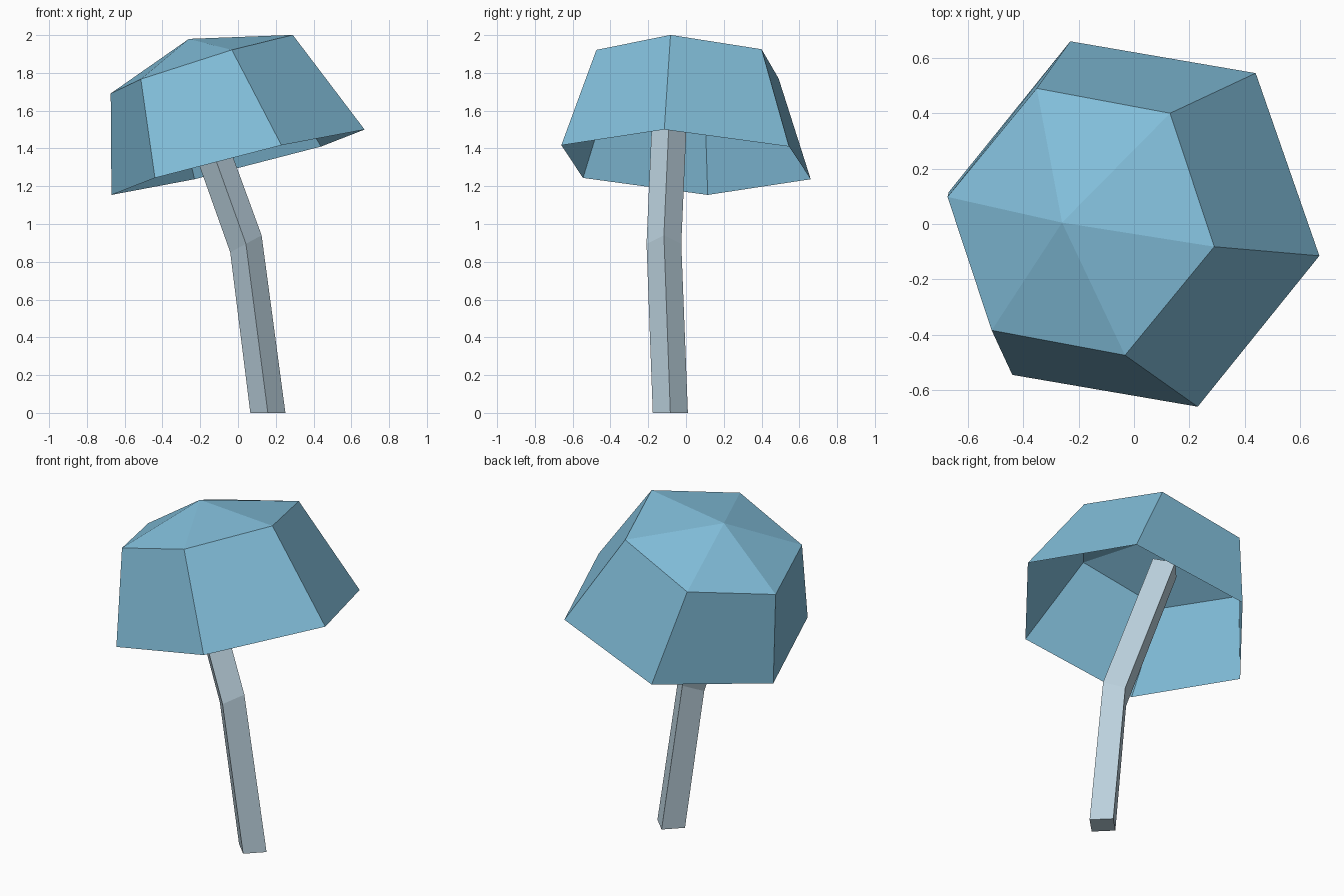
import bpy, bmesh, math
from mathutils import Vector

if "Cube" in bpy.data.objects:
    bpy.data.objects.remove(bpy.data.objects["Cube"])


def material(name, rgb):
    m = bpy.data.materials.new(name)
    m.diffuse_color = (*rgb, 1)
    m.use_nodes = True
    m.node_tree.nodes["Principled BSDF"].inputs["Base Color"].default_value = m.diffuse_color
    return m


def ring(bm, centre, a, b, sides):
    """Polygon loop spanned by the half-axes a and b."""
    c, a, b = Vector(centre), Vector(a), Vector(b)
    return [bm.verts.new(c + a * math.cos(math.tau * i / sides)
                         + b * math.sin(math.tau * i / sides))
            for i in range(sides)]


def bridge(bm, low, high):
    n = len(low)
    for i in range(n):
        j = (i + 1) % n
        bm.faces.new((low[i], low[j], high[j], high[i]))


def finish(bm, name, mat):
    me = bpy.data.meshes.new(name)
    bm.to_mesh(me)
    bm.free()
    me.materials.append(mat)
    ob = bpy.data.objects.new(name, me)
    bpy.context.collection.objects.link(ob)


blue = material("soft blue", (0.223, 0.515, 0.701))
pale = material("pale grey blue", (0.503, 0.644, 0.731))

# Mushroom cap: open, tilted hexagonal shell with a shallow pointed top
bm = bmesh.new()
rim = ring(bm, (0, 0, 1.327), (0.67, -0.115, 0.173), (0.121, 0.696, -0.004), 6)
top = ring(bm, (-0.192, 0.008, 1.846), (0.482, -0.09, 0.155), (0.094, 0.505, 0.002), 6)
bridge(bm, rim, top)
apex = bm.verts.new((-0.26, 0.005, 1.98))
for i in range(6):
    bm.faces.new((top[i], top[(i + 1) % 6], apex))
finish(bm, "mushroom_cap", blue)

# Stem: bent four-sided column with its corners along x and y
bm = bmesh.new()
rings = [
    ring(bm, (0.158, -0.083, 0), (0.093, 0, 0), (0, 0.093, 0), 4),
    ring(bm, (0.042, -0.117, 0.895), (0.083, 0, 0.045), (0, 0.092, 0), 4),
    ring(bm, (-0.286, -0.077, 1.805), (0.085, 0, 0.028), (0, 0.092, -0.004), 4),
]
for low, high in zip(rings, rings[1:]):
    bridge(bm, low, high)
bm.faces.new(rings[0][::-1])
bm.faces.new(rings[-1])
finish(bm, "stem", pale)
